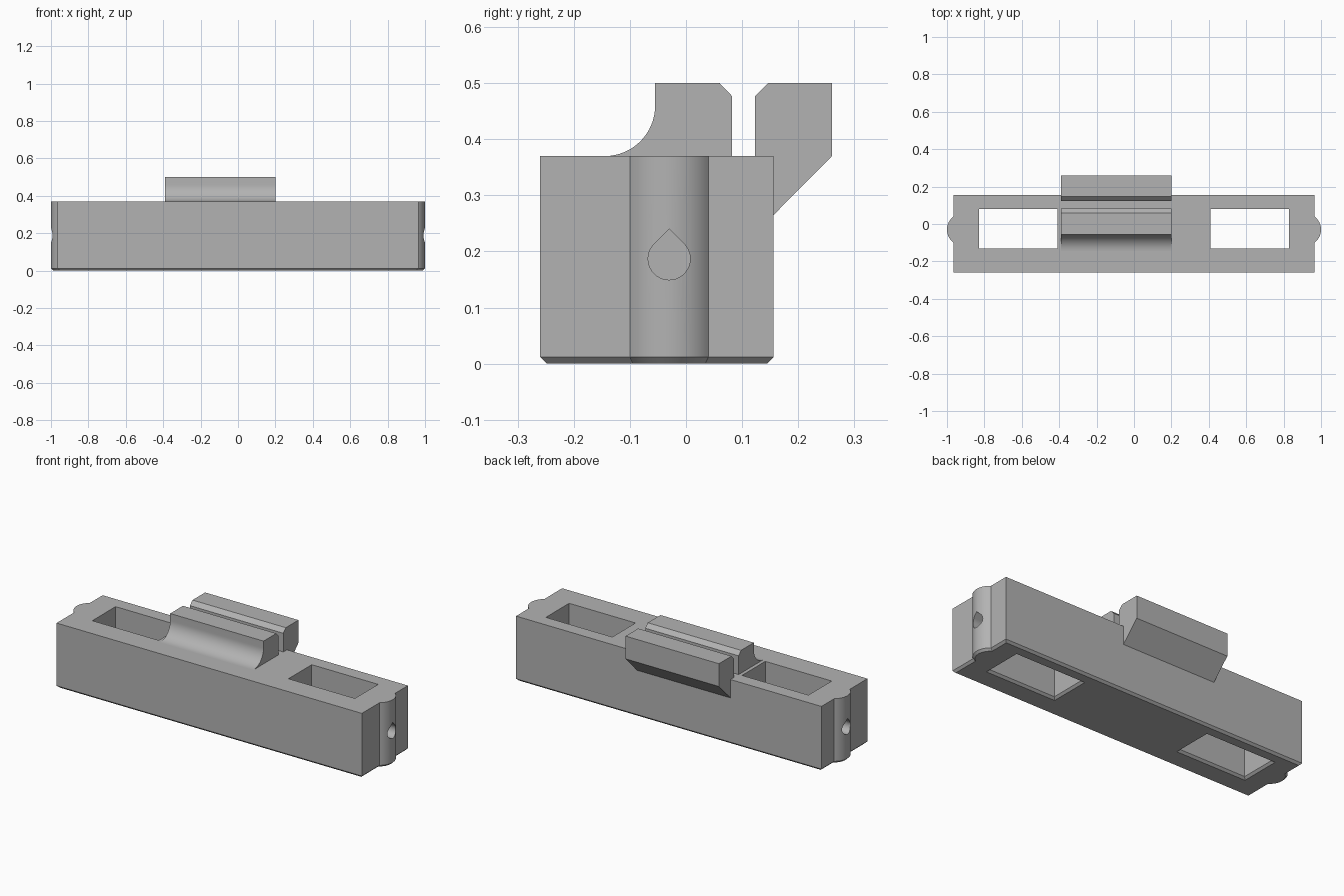
import bpy, bmesh, math
from mathutils import Vector

if "Cube" in bpy.data.objects:
    bpy.data.objects.remove(bpy.data.objects["Cube"], do_unlink=True)

grey = bpy.data.materials.new("plain grey")
grey.use_nodes = True
tone = (0.45, 0.45, 0.45, 1)
grey.diffuse_color = tone
grey.node_tree.nodes["Principled BSDF"].inputs["Base Color"].default_value = tone


def arc(cx, cy, r, start, end, steps):
    """Points along a circular arc, angles in degrees."""
    angles = [math.radians(start + (end - start) * i / steps) for i in range(steps + 1)]
    return [(cx + r * math.cos(a), cy + r * math.sin(a)) for a in angles]


def prism(name, outline, axis, low, high, bevel=0):
    """Extrude an outline along z (points x, y) or along x (points y, z)."""
    bm = bmesh.new()
    place = (lambda a, b: (a, b, low)) if axis == "z" else (lambda a, b: (low, a, b))
    base = bm.faces.new([bm.verts.new(place(a, b)) for a, b in outline])
    rim = list(base.edges)
    side = Vector((0, 0, high - low)) if axis == "z" else Vector((high - low, 0, 0))
    extruded = bmesh.ops.extrude_face_region(bm, geom=[base], use_keep_orig=True)
    moved = [g for g in extruded["geom"] if isinstance(g, bmesh.types.BMVert)]
    bmesh.ops.translate(bm, verts=moved, vec=side)
    if bevel:
        bmesh.ops.bevel(bm, geom=rim, offset=bevel, segments=1, affect="EDGES")
    bmesh.ops.recalc_face_normals(bm, faces=bm.faces)
    mesh = bpy.data.meshes.new(name)
    bm.to_mesh(mesh)
    bm.free()
    mesh.materials.append(grey)
    obj = bpy.data.objects.new(name, mesh)
    bpy.context.collection.objects.link(obj)
    return obj


def cut(target, cutter):
    mod = target.modifiers.new(cutter.name, "BOOLEAN")
    mod.operation = "DIFFERENCE"
    mod.solver = "EXACT"
    mod.object = cutter
    cutter.hide_render = True
    cutter.hide_set(True)


def smooth(obj):
    bpy.ops.object.select_all(action="DESELECT")
    obj.select_set(True)
    bpy.context.view_layer.objects.active = obj
    bpy.ops.object.shade_smooth_by_angle(angle=math.radians(25))


# Block with a rounded rib on each end and a chamfered underside
END, FRONT, BACK, TOP = 0.965, -0.26, 0.156, 0.37
RIB_Y, RIB_R = -0.03, 0.0875
SPREAD = math.degrees(math.asin(0.07 / RIB_R))
right_rib = arc(1 - RIB_R, RIB_Y, RIB_R, -SPREAD, SPREAD, 20)
left_rib = [(-x, y) for x, y in reversed(right_rib)]
outline = [(-END, FRONT), (END, FRONT)] + right_rib + [(END, BACK), (-END, BACK)] + left_rib
body = prism("body", outline, "z", 0, TOP, bevel=0.012)


# Through pockets, flared at the underside
def pocket_cutter(name, x0, x1):
    y0, y1 = -0.13, 0.08
    obj = prism(name, [(x0, y0), (x1, y0), (x1, y1), (x0, y1)], "z", 0.012, 0.5)
    bm = bmesh.new()
    bm.from_mesh(obj.data)
    bottom = [f for f in bm.faces if all(v.co.z < 0.1 for v in f.verts)]
    grown = bmesh.ops.extrude_face_region(bm, geom=bottom)
    bmesh.ops.delete(bm, geom=bottom, context="FACES_ONLY")
    mid = Vector(((x0 + x1) / 2, (y0 + y1) / 2, 0))
    for v in [g for g in grown["geom"] if isinstance(g, bmesh.types.BMVert)]:
        v.co.x += math.copysign(0.022, v.co.x - mid.x)
        v.co.y += math.copysign(0.022, v.co.y - mid.y)
        v.co.z = -0.01
    bmesh.ops.recalc_face_normals(bm, faces=bm.faces)
    bm.to_mesh(obj.data)
    bm.free()
    return obj


# Teardrop holes running from each end into its pocket
HOLE_Z, HOLE_R = 0.187, 0.0375
teardrop = arc(RIB_Y, HOLE_Z, HOLE_R, 135, 405, 30) + [(RIB_Y, HOLE_Z + HOLE_R * math.sqrt(2))]

for side, sign in (("left", 1), ("right", -1)):
    near, far = sorted((sign * 0.41, sign * 0.83))
    cut(body, pocket_cutter(side + "_pocket_cutter", near, far))
    start, stop = sorted((sign * 0.7, sign * 1.1))
    cut(body, prism(side + "_hole_cutter", teardrop, "x", start, stop))
smooth(body)

# Clip jaws on top of the block
X0, X1, PEAK = -0.39, 0.2, 0.5
sweep = arc(-0.145, TOP + 0.09, 0.09, -90, 0, 16)
front_jaw = prism("front_jaw", [(-0.145, 0.35)] + sweep + [
    (-0.055, PEAK), (0.06, PEAK), (0.082, 0.477), (0.082, 0.35)], "x", X0, X1)
smooth(front_jaw)

prism("back_jaw", [
    (0.123, 0.265), (BACK, 0.265), (0.26, TOP), (0.26, PEAK),
    (0.146, PEAK), (0.123, 0.477)], "x", X0, X1)
